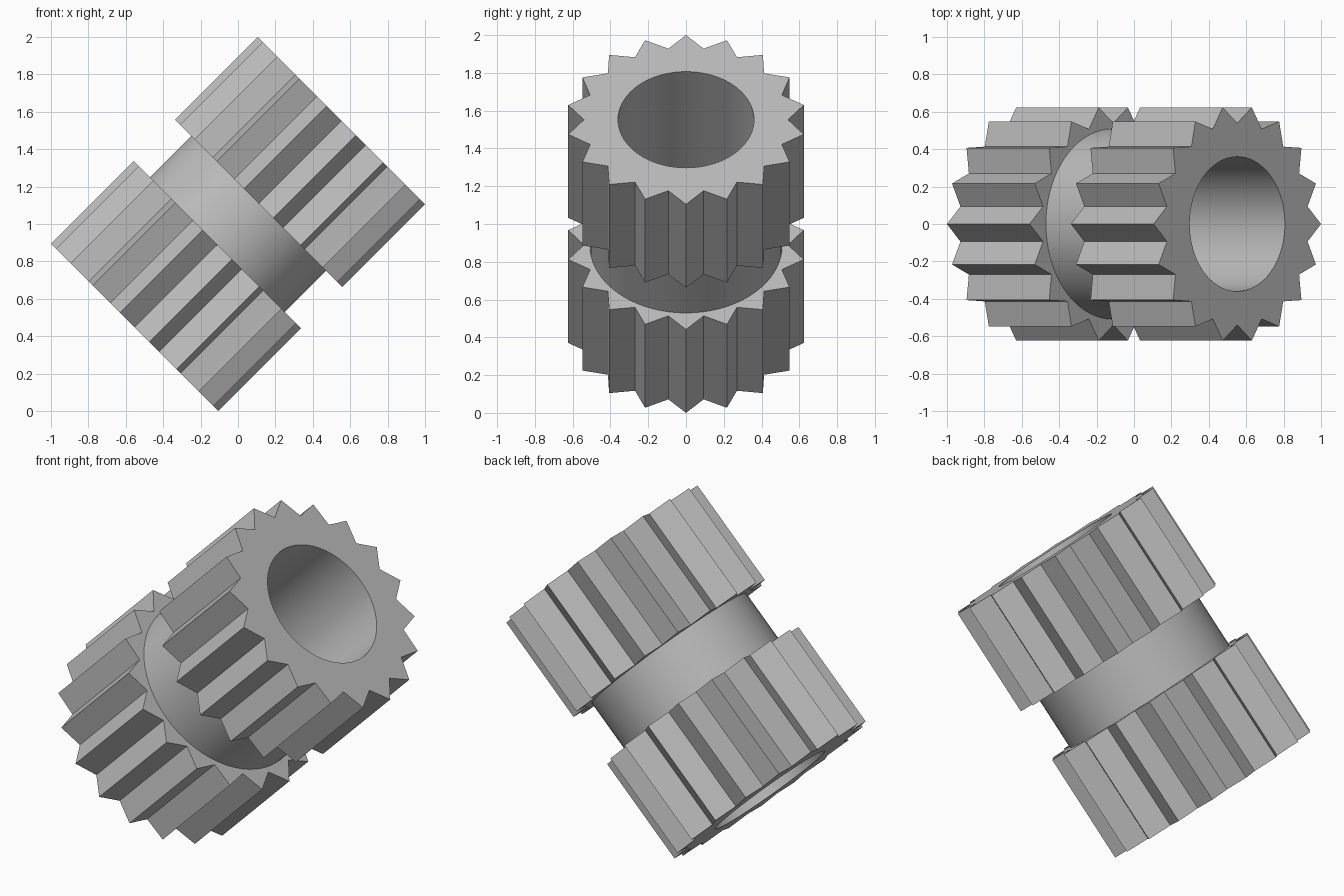
import bpy, bmesh
from math import sin, cos, pi, radians
from mathutils import Matrix, Vector

cube = bpy.data.objects.get("Cube")
if cube:
    bpy.data.objects.remove(cube, do_unlink=True)

TEETH = 18
STEPS = 4                      # points per tooth pitch
N = TEETH * STEPS
TIP, ROOT, HUB, BORE = 0.633, 0.54, 0.51, 0.36
END, INNER = 0.781, 0.156      # gear outer and inner faces along the axis

# Plain grey metal
steel = bpy.data.materials.new("grey steel")
steel.use_nodes = True
grey = (0.5, 0.5, 0.5, 1)
steel.diffuse_color = grey
steel.node_tree.nodes["Principled BSDF"].inputs["Base Color"].default_value = grey


def polar(radius, i):
    a = 2 * pi * i / N
    return Vector((radius * cos(a), radius * sin(a), 0))


def round_loop(radius):
    return [polar(radius, i) for i in range(N)]


def toothed_loop():
    # Pointed teeth with straight flanks
    half = STEPS // 2
    loop = []
    for k in range(TEETH * 2):
        r0, r1 = (TIP, ROOT) if k % 2 == 0 else (ROOT, TIP)
        start, stop = polar(r0, k * half), polar(r1, (k + 1) * half)
        loop += [start.lerp(stop, j / half) for j in range(half)]
    return loop


# Closed section: bore, lower gear, hub, upper gear, back through the bore
rim, hub, bore = toothed_loop(), round_loop(HUB), round_loop(BORE)
section = [(bore, -END), (rim, -END), (rim, -INNER), (hub, -INNER),
           (hub, INNER), (rim, INNER), (rim, END), (bore, END)]

bm = bmesh.new()
rings = [[bm.verts.new((p.x, p.y, z)) for p in loop] for loop, z in section]
for s, ring in enumerate(rings):
    nxt = rings[(s + 1) % len(rings)]
    for i in range(N):
        j = (i + 1) % N
        bm.faces.new((ring[i], ring[j], nxt[j], nxt[i]))
bmesh.ops.recalc_face_normals(bm, faces=bm.faces)

# Tilt the axis and raise to the ground
bm.transform(Matrix.Translation((0, 0, 1)) @ Matrix.Rotation(radians(45), 4, 'Y'))
mesh = bpy.data.meshes.new("double_gear")
bm.to_mesh(mesh)
bm.free()
mesh.materials.append(steel)
gear = bpy.data.objects.new("double_gear", mesh)
bpy.context.collection.objects.link(gear)

bpy.ops.object.select_all(action='DESELECT')
gear.select_set(True)
bpy.context.view_layer.objects.active = gear
bpy.ops.object.shade_smooth_by_angle(angle=radians(30))
